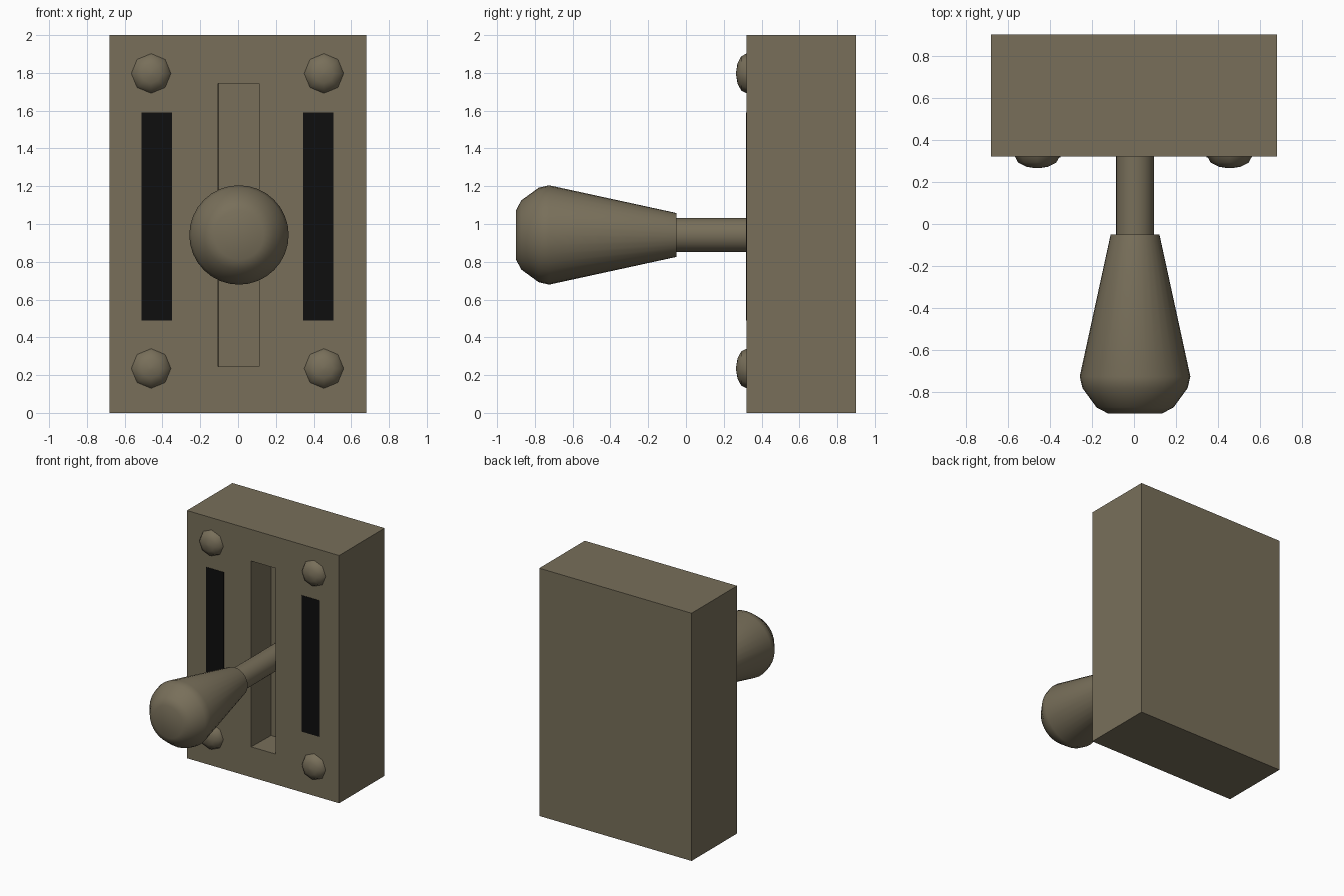
import bpy, bmesh, math

if "Cube" in bpy.data.objects:
    bpy.data.objects.remove(bpy.data.objects["Cube"])


def material(name, rgb):
    m = bpy.data.materials.new(name)
    m.diffuse_color = (*rgb, 1)
    m.use_nodes = True
    m.node_tree.nodes["Principled BSDF"].inputs["Base Color"].default_value = m.diffuse_color
    return m


OLIVE = material("olive brown", (0.188, 0.159, 0.102))
BLACK = material("black", (0.0045, 0.0045, 0.0045))


def finish(name, bm, mat):
    bmesh.ops.recalc_face_normals(bm, faces=bm.faces)
    mesh = bpy.data.meshes.new(name)
    bm.to_mesh(mesh)
    bm.free()
    mesh.materials.append(mat)
    ob = bpy.data.objects.new(name, mesh)
    bpy.context.collection.objects.link(ob)
    return ob


def box(name, lo, hi, mat):
    bm = bmesh.new()
    bmesh.ops.create_cube(bm, size=1)
    for v in bm.verts:
        v.co = [(a + b) / 2 + c * (b - a) for a, b, c in zip(lo, hi, v.co)]
    return finish(name, bm, mat)


def smooth(ob, angle):
    bpy.ops.object.select_all(action='DESELECT')
    ob.select_set(True)
    bpy.context.view_layer.objects.active = ob
    bpy.ops.object.shade_smooth_by_angle(angle=math.radians(angle))


def turned(name, x, z, profile, sides, mat, angle):
    """Solid of rings (y, radius) around an axis along y, capped at both ends."""
    bm = bmesh.new()
    rings = []
    for y, r in profile:
        rings.append([bm.verts.new((x + r * math.cos(math.tau * i / sides), y,
                                    z + r * math.sin(math.tau * i / sides)))
                      for i in range(sides)])
    for a, b in zip(rings, rings[1:]):
        for i in range(sides):
            j = (i + 1) % sides
            bm.faces.new((a[i], a[j], b[j], b[i]))
    bm.faces.new(rings[0])
    bm.faces.new(rings[-1])
    bmesh.ops.remove_doubles(bm, verts=bm.verts, dist=1e-5)
    ob = finish(name, bm, mat)
    smooth(ob, angle)
    return ob


# Housing with the lever slot cut into its front
FRONT, SLOT_BACK = 0.32, 0.565
housing = box("housing", (-0.68, FRONT, 0), (0.68, 0.9, 2), OLIVE)
cutter = box("slot_cutter", (-0.11, FRONT - 0.1, 0.245), (0.11, SLOT_BACK, 1.745), OLIVE)
for v in cutter.data.vertices:
    if v.co.y > FRONT and v.co.x < 0:
        v.co.x += 0.01
cut = housing.modifiers.new("slot", 'BOOLEAN')
cut.object = cutter
cut.operation = 'DIFFERENCE'
cut.solver = 'EXACT'
bpy.context.view_layer.objects.active = housing
bpy.ops.object.modifier_apply(modifier=cut.name)
bpy.data.objects.remove(cutter)

# Black painted strips either side of the slot
for side, x in (("left", -0.43), ("right", 0.425)):
    box(f"{side}_strip", (x - 0.08, FRONT - 0.003, 0.49),
        (x + 0.08, FRONT + 0.002, 1.59), BLACK)

# Domed eight-sided bolts in the corners
dome = [(FRONT - 0.055 * math.sin(math.radians(a)), 0.105 * math.cos(math.radians(a)))
        for a in (0, 30, 60, 85)]
for side, x in (("left", -0.46), ("right", 0.455)):
    for level, z in (("lower", 0.235), ("upper", 1.797)):
        turned(f"{level}_{side}_bolt", x, z, dome, 8, OLIVE, 50)

# Lever rod and flared grip
turned("lever_rod", 0.005, 0.942, [(-0.06, 0.09), (SLOT_BACK + 0.01, 0.09)], 32, OLIVE, 40)
turned("lever_grip", 0.005, 0.942,
       [(-0.05, 0.116), (-0.725, 0.263), (-0.78, 0.25), (-0.872, 0.183), (-0.9, 0.13)],
       32, OLIVE, 65)
